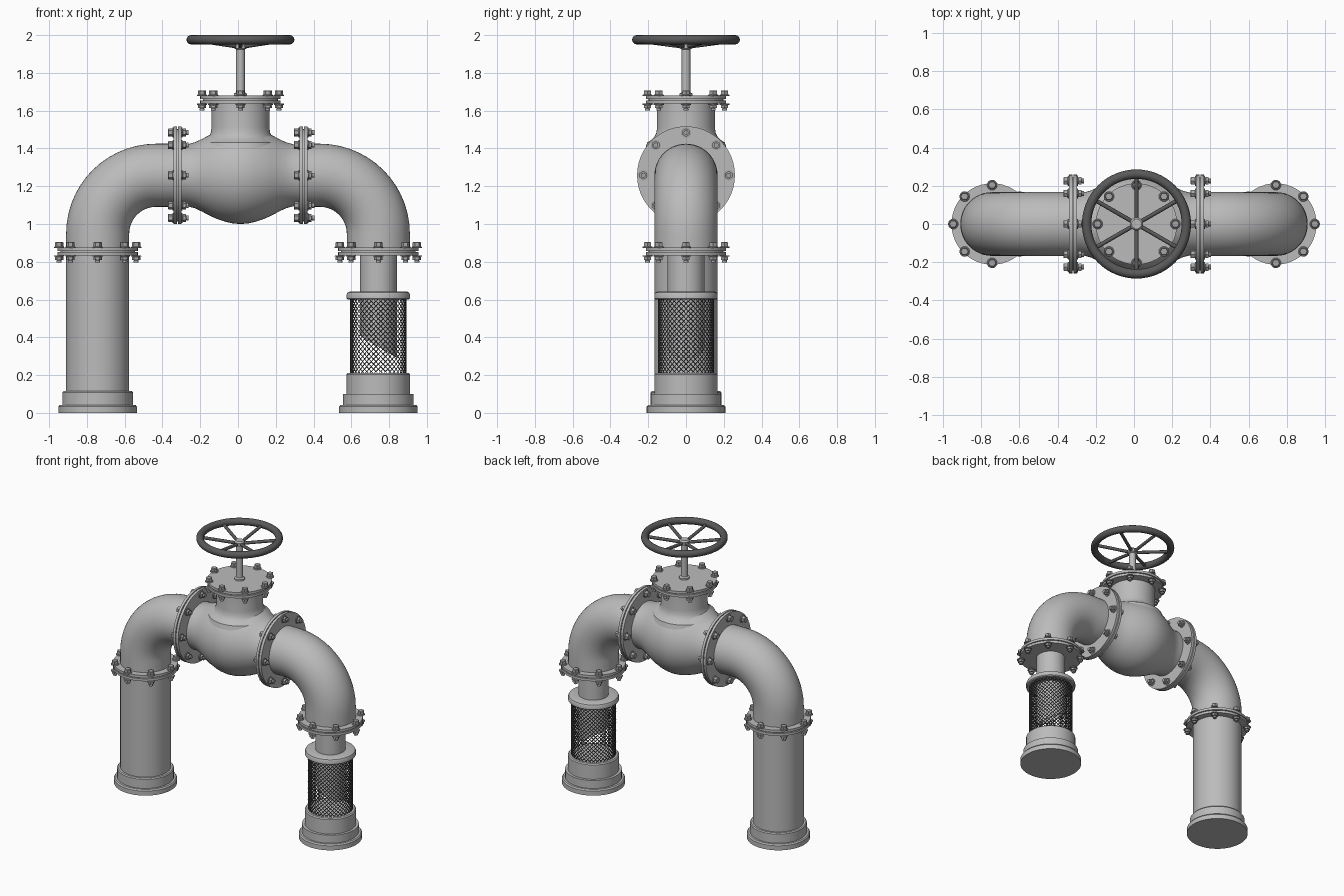
import bpy, bmesh, math
from mathutils import Matrix, Vector

if "Cube" in bpy.data.objects:
    bpy.data.objects.remove(bpy.data.objects["Cube"], do_unlink=True)


def material(name, value):
    m = bpy.data.materials.new(name)
    m.use_nodes = True
    colour = (value, value, value, 1)
    m.diffuse_color = colour
    m.node_tree.nodes["Principled BSDF"].inputs["Base Color"].default_value = colour
    return m


PIPE = material("pipe grey", 0.50)
BOLT = material("bolt grey", 0.38)
DARK = material("dark iron", 0.10)

VALVE_X = 0.013
LEG_X = 0.743
PIPE_R = 0.167
PIPE_Z = 1.258
FLANGE_Z = 0.854


def finish(name, bm, mats, loc=(0, 0, 0), rot=(0, 0, 0)):
    bmesh.ops.remove_doubles(bm, verts=bm.verts, dist=1e-5)
    bmesh.ops.recalc_face_normals(bm, faces=bm.faces)
    mesh = bpy.data.meshes.new(name)
    bm.to_mesh(mesh)
    bm.free()
    for m in mats:
        mesh.materials.append(m)
    ob = bpy.data.objects.new(name, mesh)
    bpy.context.collection.objects.link(ob)
    ob.location, ob.rotation_euler = loc, rot
    bpy.ops.object.select_all(action="DESELECT")
    ob.select_set(True)
    bpy.context.view_layer.objects.active = ob
    bpy.ops.object.shade_smooth_by_angle(angle=math.radians(35))
    return ob


def skin(bm, rings, mat=0):
    """Join successive closed rings of points with quads."""
    rings = [[bm.verts.new(p) for p in ring] for ring in rings]
    n = len(rings[0])
    for a, b in zip(rings, rings[1:]):
        for i in range(n):
            j = (i + 1) % n
            bm.faces.new((a[i], a[j], b[j], b[i])).material_index = mat


def spin(bm, profile, seg=48, at=(0, 0, 0), mat=0):
    """Turn a (radius, height) profile about a vertical axis."""
    turn = [2 * math.pi * i / seg for i in range(seg)]
    skin(bm, [[Vector(at) + Vector((r * math.cos(t), r * math.sin(t), z))
               for t in turn] for r, z in profile], mat)


def turned(name, profile, mat, loc=(0, 0, 0), rot=(0, 0, 0), seg=48):
    bm = bmesh.new()
    spin(bm, profile, seg)
    return finish(name, bm, [mat], loc, rot)


def flange(name, radius, bolt_circle, loc, rot=(0, 0, 0)):
    """A bolted pair of plates: heads on the local top, nuts below."""
    bm = bmesh.new()
    core = radius - 0.015
    spin(bm, [(0, -0.021), (radius, -0.021), (radius, -0.003), (core, -0.003),
              (core, 0.003), (radius, 0.003), (radius, 0.021), (0, 0.021)])
    for i in range(8):
        t = i * math.pi / 4
        at = (bolt_circle * math.cos(t), bolt_circle * math.sin(t), 0)
        for z0, z1, r, seg in ((0.02, 0.027, 0.027, 16), (0.027, 0.05, 0.022, 6),
                               (-0.027, -0.02, 0.027, 16), (-0.044, -0.027, 0.022, 6),
                               (-0.058, -0.044, 0.013, 12)):
            spin(bm, [(0, z0), (r, z0), (r, z1 - 0.003), (r - 0.003, z1), (0, z1)],
                 seg, at, 1)
    return finish(name, bm, [PIPE, BOLT], loc, rot)


# Valve body, lying along x, with its neck
half = [(0.164, 0.335), (0.164, 0.28), (0.175, 0.24), (0.194, 0.20), (0.213, 0.165),
        (0.231, 0.125), (0.246, 0.08), (0.255, 0.04)]
body = [(r, -h) for r, h in half] + [(0.258, 0)] + half[::-1]
turned("valve_body", body, PIPE, (VALVE_X, 0, PIPE_Z), (0, math.pi / 2, 0))
turned("valve_neck", [(0.215, 1.40), (0.205, 1.432), (0.185, 1.445), (0.168, 1.46),
                      (0.158, 1.48), (0.153, 1.51), (0.153, 1.65)], PIPE, (VALVE_X, 0, 0))

# Flanges: bonnet, two beside the body, two above the legs
flange("bonnet_flange", 0.213, 0.204, (VALVE_X, 0, 1.658))
for side, s in (("right", -1), ("left", 1)):
    flange(side + "_body_flange", 0.259, 0.226, (VALVE_X + s * 0.333, 0, PIPE_Z),
           (0, -math.pi / 2, 0))
    flange(side + "_leg_flange", 0.213, 0.204, (s * LEG_X, 0, FLANGE_Z))

# Elbows, swept from the body flange round to the leg flange
BEND = 0.31
for side, s in (("right", -1), ("left", 1)):
    cx, cz = LEG_X - BEND, PIPE_Z - BEND
    stations = [(0.33, PIPE_Z, math.pi / 2)]
    for i in range(15):
        a = math.pi / 2 * (1 - i / 14)
        stations.append((cx + BEND * math.cos(a), cz + BEND * math.sin(a), a))
    stations.append((LEG_X, FLANGE_Z, 0))
    rings = []
    for x, z, a in stations:
        ring = []
        for k in range(48):
            t = 2 * math.pi * k / 48
            out = PIPE_R * math.cos(t)
            ring.append((s * (x + out * math.cos(a)), PIPE_R * math.sin(t),
                         z + out * math.sin(a)))
        rings.append(ring)
    bm = bmesh.new()
    skin(bm, rings)
    finish(side + "_elbow", bm, [PIPE])

# Stepped feet
foot = [(0, 0), (0.208, 0), (0.208, 0.033), (0.201, 0.042), (0.187, 0.042)]
turned("right_foot", foot + [(0.187, 0.108), (0.181, 0.115), (0, 0.115)], PIPE,
       (-LEG_X, 0, 0))
turned("left_foot", foot + [(0.187, 0.10), (0.168, 0.10), (0.168, 0.204), (0.161, 0.211),
                            (0, 0.211)], PIPE, (LEG_X, 0, 0))

# Right leg is plain pipe; left leg is a narrow tube with a slanted lower end
turned("right_leg_pipe", [(PIPE_R, 0.1), (PIPE_R, FLANGE_Z)], PIPE, (-LEG_X, 0, 0))
tube = turned("suction_tube", [(0.086, FLANGE_Z), (0.086, 0.2), (0.098, 0.2),
                               (0.098, FLANGE_Z)], PIPE, (LEG_X, 0, 0))
for v in tube.data.vertices:
    if v.co.z < 0.3:
        v.co.z = 0.35 - 0.6 * v.co.x

# Strainer collar
turned("strainer_collar", [(0.09, 0.60), (0.162, 0.60), (0.168, 0.606), (0.168, 0.626),
                           (0.163, 0.637), (0.152, 0.642), (0.09, 0.642)], PIPE, (LEG_X, 0, 0))

# Strainer screen: a cylinder of diamonds turned into wire
AROUND, ROWS, SCREEN_R = 36, 30, 0.146
bm = bmesh.new()
grid = []
for row in range(ROWS + 1):
    z = 0.205 + 0.40 * row / ROWS
    angles = [2 * math.pi * (i + 0.5 * (row % 2)) / AROUND for i in range(AROUND)]
    grid.append([bm.verts.new((SCREEN_R * math.cos(t), SCREEN_R * math.sin(t), z))
                 for t in angles])
for row in range(1, ROWS):
    shift = row % 2
    for i in range(AROUND):
        left = grid[row][i]
        right = grid[row][(i + 1) % AROUND]
        mid = (i + shift) % AROUND if shift else i
        if not shift:
            bm.faces.new((left, grid[row - 1][mid], right, grid[row + 1][mid]))
        else:
            bm.faces.new((left, grid[row - 1][mid], right, grid[row + 1][mid]))
screen = finish("strainer_screen", bm, [DARK], (LEG_X, 0, 0))
wire = screen.modifiers.new("wire", "WIREFRAME")
wire.thickness = 0.007
wire.use_even_offset = False

# Stem, gland and hub
turned("valve_stem", [(0, 1.66), (0.034, 1.66), (0.034, 1.69), (0.023, 1.697),
                      (0.023, 1.925), (0.034, 1.93), (0.034, 1.952), (0.026, 1.962),
                      (0, 1.962)], PIPE, (VALVE_X, 0, 0), seg=32)

# Handwheel rim and spokes
RIM_R, RIM_T = 0.261, 0.0245
rim = [(RIM_R + RIM_T * math.cos(2 * math.pi * i / 16),
        RIM_T * math.sin(2 * math.pi * i / 16)) for i in range(17)]
turned("handwheel_rim", rim, DARK, (VALVE_X, 0, 2 - RIM_T), seg=64)
bm = bmesh.new()
for i in range(6):
    t = math.radians(30 + 60 * i)
    d = Vector((math.cos(t), math.sin(t), 0))
    start, end = d * 0.02 + Vector((0, 0, 1.94)), d * RIM_R + Vector((0, 0, 1.972))
    turn = (end - start).to_track_quat("Z", "Y").to_matrix().to_4x4()
    bmesh.ops.create_cone(bm, cap_ends=True, segments=12, radius1=0.011, radius2=0.011,
                          depth=(end - start).length,
                          matrix=Matrix.Translation((start + end) / 2) @ turn)
finish("handwheel_spokes", bm, [DARK], (VALVE_X, 0, 0))
